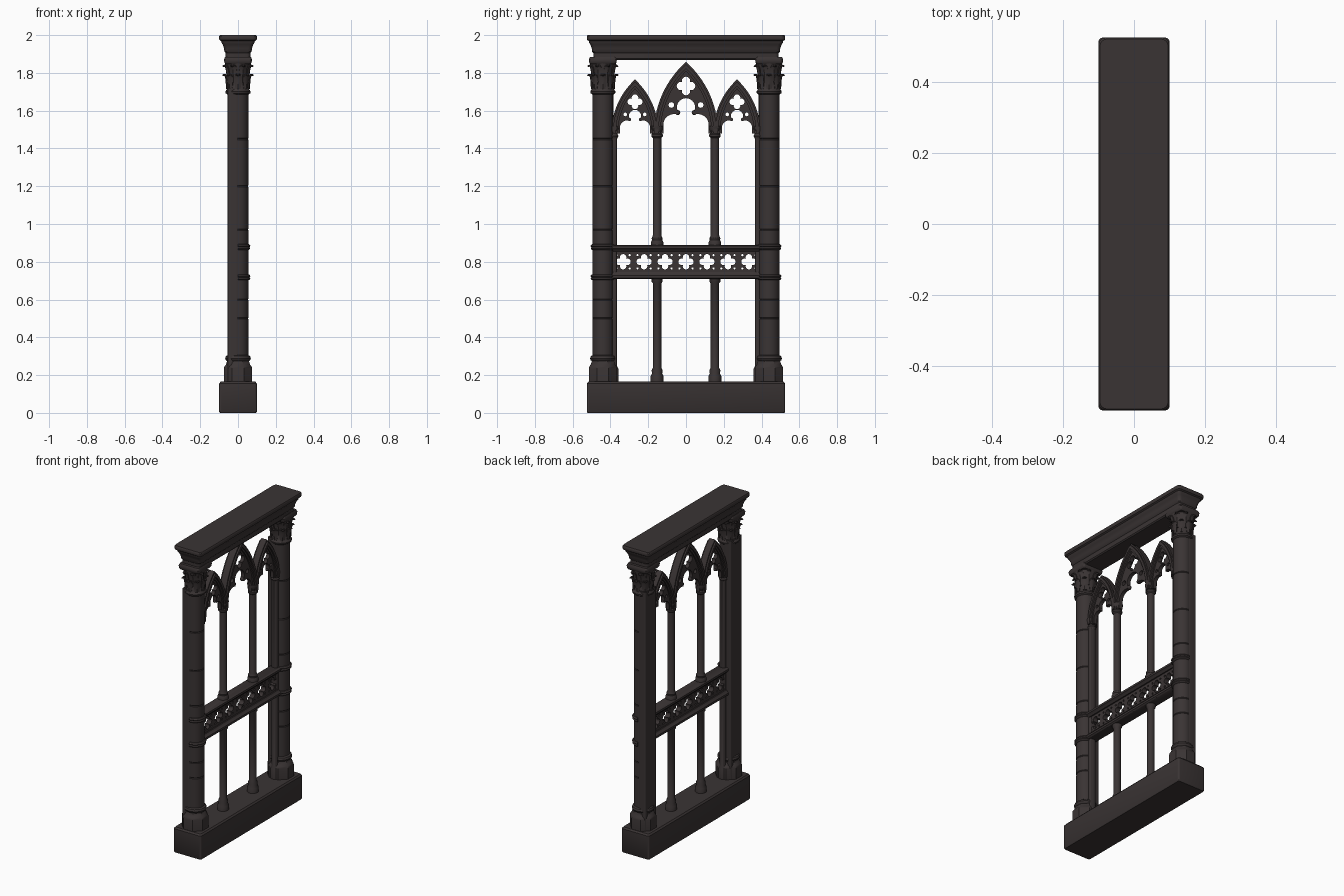
import bpy, bmesh, math
from math import sin, cos, pi, radians, sqrt, asin

if "Cube" in bpy.data.objects:
    bpy.data.objects.remove(bpy.data.objects["Cube"])

stone = bpy.data.materials.new("dark stone")
stone.use_nodes = True
COLOUR = (0.042, 0.034, 0.034, 1)
stone.diffuse_color = COLOUR
bsdf = stone.node_tree.nodes["Principled BSDF"]
bsdf.inputs["Base Color"].default_value = COLOUR
bsdf.inputs["Roughness"].default_value = 0.9
parts = []


def finish(name, data):
    ob = bpy.data.objects.new(name, data)
    bpy.context.collection.objects.link(ob)
    data.materials.append(stone)
    parts.append(ob)
    return ob


def from_bmesh(name, bm):
    bmesh.ops.recalc_face_normals(bm, faces=bm.faces[:])
    me = bpy.data.meshes.new(name)
    bm.to_mesh(me)
    bm.free()
    return finish(name, me)


def loft(name, rings):
    """Skin a stack of equal-length point rings and cap both ends."""
    bm = bmesh.new()
    rows = [[bm.verts.new(p) for p in ring] for ring in rings]
    n = len(rows[0])
    for a, b in zip(rows, rows[1:]):
        for i in range(n):
            j = (i + 1) % n
            bm.faces.new((a[i], a[j], b[j], b[i]))
    bm.faces.new(rows[0])
    bm.faces.new(rows[-1])
    return from_bmesh(name, bm)


def lathe(name, y, profile, segs=24, turn=0.0, half=False):
    """Turn (radius, z) points; a half turn covers only the +x side."""
    if half:
        angles = [-pi / 2 + pi * i / segs for i in range(segs + 1)]
    else:
        angles = [turn + 2 * pi * i / segs for i in range(segs)]
    return loft(name, [[(r * cos(a), y + r * sin(a), z) for a in angles] for r, z in profile])


def slab(name, hx, hy, profile, corner=0.02, y=0.0, x=0.0):
    """Rounded rectangle swept up through (inset, z) steps."""
    rings = []
    for inset, z in profile:
        ring = []
        for k, (sx, sy) in enumerate(((1, 1), (-1, 1), (-1, -1), (1, -1))):
            for i in range(5):
                a = k * pi / 2 + i * pi / 8
                ring.append((x + sx * (hx - inset - corner) + corner * cos(a),
                             y + sy * (hy - inset - corner) + corner * sin(a), z))
        rings.append(ring)
    return loft(name, rings)


def plate(name, outlines, depth):
    """Flat stone in the y-z plane; the first outline is solid, the rest are holes."""
    cu = bpy.data.curves.new(name, "CURVE")
    cu.dimensions = "2D"
    cu.fill_mode = "BOTH"
    cu.extrude = depth
    for pts in outlines:
        sp = cu.splines.new("POLY")
        sp.points.add(len(pts) - 1)
        for p, (u, v) in zip(sp.points, pts):
            p.co = (u, v, 0, 1)
        sp.use_cyclic_u = True
    ob = finish(name, cu)
    ob.rotation_euler = (pi / 2, 0, pi / 2)
    return ob


def arc(cx, cy, r, a0, a1, n=10):
    steps = [radians(a0 + (a1 - a0) * i / n) for i in range(n + 1)]
    return [(cx + r * cos(a), cy + r * sin(a)) for a in steps]


def circle(cx, cy, r):
    return arc(cx, cy, r, 0, 330, 11)


def quatrefoil(cx, cy, d, r, n=48):
    pts = []
    for i in range(n):
        a = 2 * pi * i / n
        phi = (a + pi / 4) % (pi / 2) - pi / 4
        rad = d * cos(phi) + sqrt(max(r * r - (d * sin(phi)) ** 2, 0))
        pts.append((cx + rad * cos(a), cy + rad * sin(a)))
    return pts


def lancet(cy, a, h, z0, n=14):
    """Pointed arch from the right springing over the apex to the left."""
    r = (a * a + h * h) / (2 * a)
    top = asin(h / r)
    right = [(a - r + r * cos(top * i / n), z0 + r * sin(top * i / n)) for i in range(n + 1)]
    left = [(-u, v) for u, v in right[-2::-1]]
    return [(cy + u, v) for u, v in right + left]


# Plinth and cornice
slab("plinth", 0.1, 0.525, [(0.004, 0), (0, 0.006), (0, 0.155), (0.008, 0.165)], 0.012)
slab("cornice", 0.1, 0.525, [(0.04, 1.868), (0.034, 1.875), (0.034, 1.905), (0.028, 1.912),
     (0.026, 1.93), (0.019, 1.95), (0.012, 1.96), (0.011, 1.968), (0.002, 1.974),
     (0, 1.98), (0, 1.994), (0.004, 2.0)])


# End columns
def leaf(bm, y, ang, z0, height, r0, out, width):
    rows = []
    for i in range(8):
        t = i / 7
        z = z0 + height * sin(min(t * 1.25, 1.25) * pi / 2)
        r = r0 + out * t ** 2
        w = width * (0.6 + 0.4 * sin(t * pi)) * (1 - 0.6 * t ** 4)
        row = []
        for k in (-1, -0.5, 0, 0.5, 1):
            rr = r + 0.006 * (1 - abs(k))
            u = w * k
            row.append(bm.verts.new((rr * cos(ang) - u * sin(ang),
                                     y + rr * sin(ang) + u * cos(ang), z)))
        rows.append(row)
    for a, b in zip(rows, rows[1:]):
        for k in range(4):
            bm.faces.new((a[k], a[k + 1], b[k + 1], b[k]))


shaft = [(0.055, 0.27)]
for z in (0.5, 0.6, 0.97, 1.2, 1.45):
    shaft += [(0.055, z - 0.004), (0.052, z), (0.055, z + 0.004)]
shaft.append((0.055, 1.72))

for side, word in ((1, "back"), (-1, "front")):
    y = side * 0.44
    lathe(word + "_column_plinth", y, [(0.081, 0.163), (0.081, 0.235), (0.077, 0.247),
          (0.07, 0.255), (0.064, 0.272), (0.06, 0.28)], 8, pi / 8)
    lathe(word + "_column_base_ring", y, [(0.055, 0.272), (0.064, 0.278), (0.068, 0.288),
          (0.064, 0.3), (0.055, 0.306)])
    lathe(word + "_column_shaft", y, shaft)
    slab(word + "_pilaster", 0.0275, 0.056, [(0, 0.16), (0, 1.72)], 0.006, y, -0.0275)
    slab(word + "_jamb", 0.02, 0.02, [(0, 0.16), (0, 1.5)], 0.006, side * 0.388)
    lathe(word + "_jamb_shaft", side * 0.384, [(0.028, 0.16), (0.028, 0.23), (0.019, 0.25),
          (0.019, 1.45), (0.027, 1.465), (0.021, 1.48), (0.03, 1.505), (0.03, 1.52)], 14)
    for z in (0.718, 0.878):
        lathe(word + "_rail_ring", y, [(0.05, z - 0.017), (0.06, z - 0.014), (0.065, z - 0.008),
              (0.061, z), (0.066, z + 0.006), (0.06, z + 0.014), (0.05, z + 0.017)], 16, half=True)
    # Capital with two tiers of leaves
    lathe(word + "_capital_bell", y, [(0.055, 1.685), (0.065, 1.692), (0.067, 1.702),
          (0.06, 1.712), (0.056, 1.72), (0.056, 1.78), (0.061, 1.82), (0.07, 1.85), (0.07, 1.86)])
    slab(word + "_abacus", 0.074, 0.074, [(0.008, 1.846), (0.002, 1.854), (0, 1.872),
         (0.006, 1.885)], 0.012, y)
    bm = bmesh.new()
    for i in range(8):
        leaf(bm, y, i * pi / 4, 1.716, 0.075, 0.054, 0.021, 0.02)
        leaf(bm, y, (i + 0.5) * pi / 4, 1.75, 0.09, 0.054, 0.027, 0.018)
    leaves = from_bmesh(word + "_capital_leaves", bm)
    solid = leaves.modifiers.new("thickness", "SOLIDIFY")
    solid.thickness = 0.008
    solid.offset = 0

    # Mullions below and above the rail
    m = side * 0.153
    lathe(word + "_lower_mullion", m, [(0.034, 0.16), (0.034, 0.195), (0.027, 0.21),
          (0.029, 0.225), (0.022, 0.24), (0.022, 0.685), (0.029, 0.695), (0.029, 0.72)], 16)
    lathe(word + "_upper_mullion", m, [(0.033, 0.88), (0.033, 0.905), (0.027, 0.915),
          (0.029, 0.925), (0.022, 0.94), (0.022, 1.455), (0.03, 1.463), (0.03, 1.473),
          (0.023, 1.482), (0.033, 1.506), (0.034, 1.52)], 16)

# Pierced middle rail
holes = []
for i in range(-3, 4):
    c = i * 0.111
    holes.append(quatrefoil(c, 0.8, 0.023, 0.0175))
    for sy in (-1, 1):
        for sz in (-1, 1):
            holes.append(circle(c + sy * 0.035, 0.8 + sz * 0.035, 0.006))
panel = [(-0.4, 0.735), (0.4, 0.735), (0.4, 0.868), (-0.4, 0.868)]
plate("rail_panel", [panel] + holes, 0.016)
slab("rail_bottom_bar", 0.038, 0.4, [(0.008, 0.708), (0, 0.715), (0, 0.728), (0.008, 0.734),
     (0.014, 0.745)], 0.003)
slab("rail_top_bar", 0.038, 0.4, [(0.014, 0.855), (0.008, 0.864), (0, 0.87), (0, 0.883),
     (0.008, 0.889)], 0.003)

# Pointed arches with cusped tracery
SPRING = 1.48
for name, cy, a, h, s, q in (("centre", 0, 0.17, 0.378, 1.5, 1.25),
                             ("front", -0.27, 0.125, 0.285, 1, 1), ("back", 0.27, 0.125, 0.285, 1, 1)):
    deep = 0.002 if name == "centre" else 0
    band = lancet(cy, a, h, SPRING) + lancet(cy, a - 0.035, h - 0.05, SPRING)[::-1]
    plate(name + "_arch", [band], 0.02 + deep)
    roll = lancet(cy, a - 0.008, h - 0.012, SPRING) + lancet(cy, a - 0.024, h - 0.035, SPRING)[::-1]
    plate(name + "_arch_roll", [roll], 0.03 + deep)
    # Trefoil opening outline, right half then mirrored
    half = [(0.08, 0)] + arc(0.042, 0.03, 0.038, 0, 110) + arc(0, 0.092, 0.032, -25, 90)
    half = [(u * s, SPRING + v * s) for u, v in half]
    opening = [(cy + u, v) for u, v in half + [(-u, v) for u, v in half[-2::-1]]]
    inner = lancet(cy, a - 0.033, h - 0.047, SPRING)
    head = SPRING + 0.167 * s
    cuts = [quatrefoil(cy, head, 0.022 * q, 0.0175 * q)]
    cuts += [circle(cy + k * 0.052 * s, SPRING + 0.1 * s, 0.01 * s) for k in (-1, 1)]
    plate(name + "_tracery", [inner + opening[::-1]] + cuts, 0.012)
    for k in (-1, 1):
        bm = bmesh.new()
        bmesh.ops.create_icosphere(bm, subdivisions=2, radius=0.009 * s)
        bmesh.ops.translate(bm, verts=bm.verts, vec=(0, cy + k * 0.029 * s, SPRING + 0.073 * s))
        from_bmesh(name + "_cusp_bud", bm)

# Turn the plates into meshes and smooth the rounded faces
bpy.ops.object.select_all(action="DESELECT")
for ob in parts:
    ob.select_set(True)
bpy.context.view_layer.objects.active = parts[0]
bpy.ops.object.convert(target="MESH")
bpy.ops.object.shade_smooth_by_angle(angle=radians(35))
